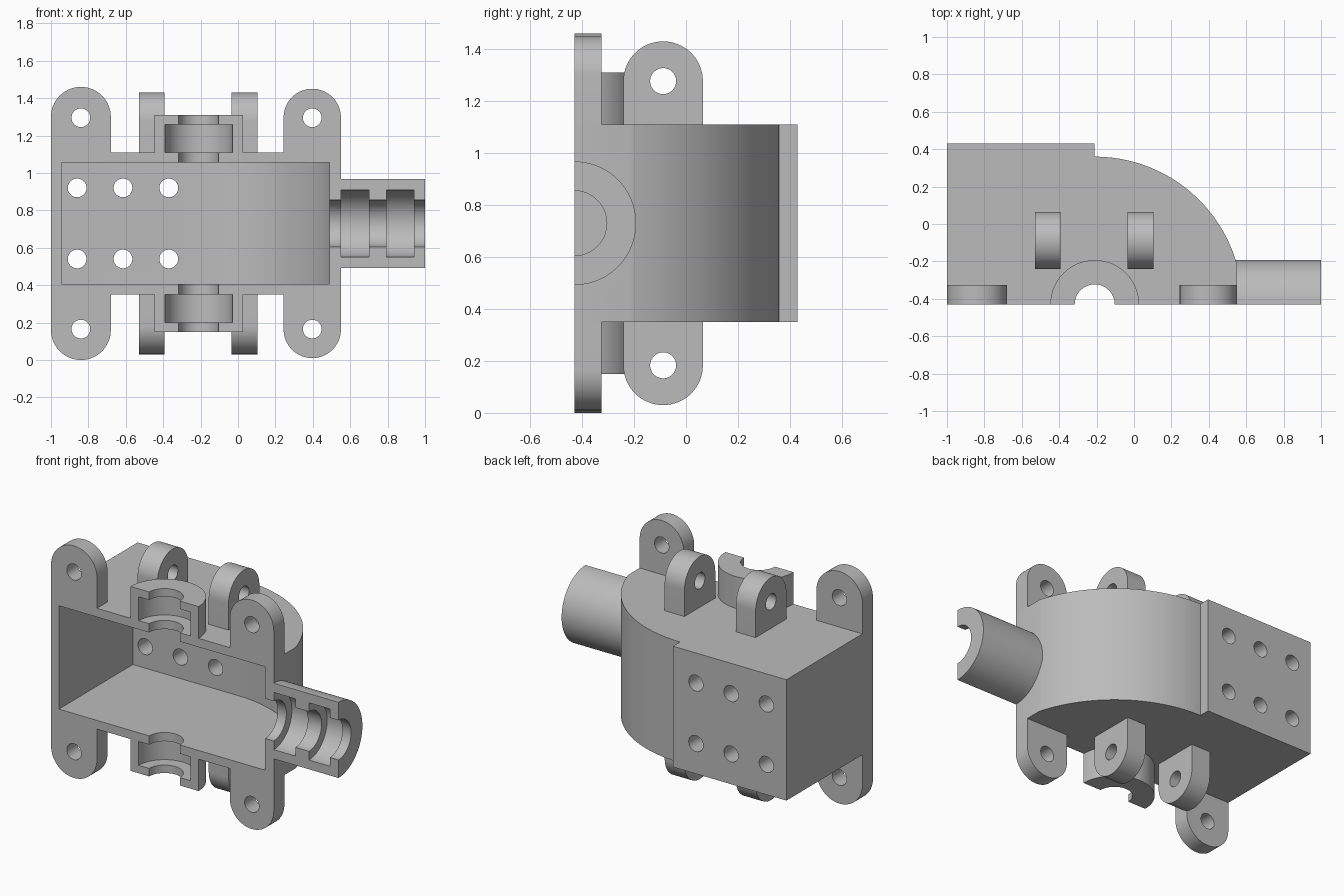
import bpy, bmesh
from math import sin, cos, pi, asin, sqrt

default = bpy.data.objects.get("Cube")
if default:
    bpy.data.objects.remove(default, do_unlink=True)

FRONT = -0.43      # split plane of the casting
MID = 0.73         # height of the horizontal shaft axis
SHAFT_X = -0.21    # position of the vertical shaft axis
HALF = 0.38        # half height of the body

grey = bpy.data.materials.new("cast_grey")
grey.use_nodes = True
GREY = (0.5, 0.5, 0.5, 1)
grey.diffuse_color = GREY
grey.node_tree.nodes["Principled BSDF"].inputs["Base Color"].default_value = GREY


def arc(cx, cy, r, start, end, n=32):
    return [(cx + r * cos(start + (end - start) * i / n),
             cy + r * sin(start + (end - start) * i / n)) for i in range(n + 1)]


def prism(name, outline, axis, low, high):
    """Extrude a closed outline along an axis."""
    place = {"x": lambda u, v, t: (t, u, v),
             "y": lambda u, v, t: (u, t, v),
             "z": lambda u, v, t: (u, v, t)}[axis]
    bm = bmesh.new()
    face = bm.faces.new([bm.verts.new(place(u, v, low)) for u, v in outline])
    extruded = bmesh.ops.extrude_face_region(bm, geom=[face])["geom"]
    shift = place(0, 0, high - low)
    bmesh.ops.translate(bm, vec=shift, verts=[g for g in extruded if isinstance(g, bmesh.types.BMVert)])
    bmesh.ops.recalc_face_normals(bm, faces=bm.faces)
    mesh = bpy.data.meshes.new(name)
    bm.to_mesh(mesh)
    bm.free()
    mesh.materials.append(grey)
    ob = bpy.data.objects.new(name, mesh)
    bpy.context.collection.objects.link(ob)
    return ob


def rod(u, v, r, axis, low, high):
    """Round cutter."""
    return prism("cutter", arc(u, v, r, 0, 2 * pi, 64)[:-1], axis, low, high)


def finish(ob, cutters):
    """Subtract the cutters, then shade the curved faces smooth."""
    for c in cutters:
        c.hide_render = True
        mod = ob.modifiers.new("cut", "BOOLEAN")
        mod.operation, mod.solver, mod.object = "DIFFERENCE", "EXACT", c
    graph = bpy.context.evaluated_depsgraph_get()
    mesh = bpy.data.meshes.new_from_object(ob.evaluated_get(graph))
    ob.modifiers.clear()
    ob.data = mesh
    for c in cutters:
        bpy.data.objects.remove(c, do_unlink=True)
    bpy.ops.object.select_all(action="DESELECT")
    ob.select_set(True)
    bpy.context.view_layer.objects.active = ob
    bpy.ops.object.shade_smooth_by_angle(angle=0.5)


def shell(r, right, left, back, front):
    """Plan outline: square end on the left, rounded end on the right."""
    start = asin(sqrt(r * r - (right - SHAFT_X) ** 2) / r)
    return ([(left, front), (right, front)]
            + arc(SHAFT_X, FRONT, r, start, pi / 2, 48)
            + ([(SHAFT_X, back)] if back > FRONT + r else []) + [(left, back)])


# Hollow body with shaft bores and bolt holes in the back pad
body = prism("body", shell(0.79, 0.55, -1, 0.43, FRONT), "z", MID - HALF, MID + HALF)
cavity = prism("cutter", shell(0.735, 0.49, -0.945, FRONT + 0.735, FRONT - 0.1), "z", MID - 0.325, MID + 0.325)
cuts = [cavity,
        rod(SHAFT_X, FRONT, 0.107, "z", 0.2, 1.25),
        rod(FRONT, MID, 0.125, "x", 0.4, 0.7)]
cuts += [rod(x, MID + s * 0.19, 0.05, "y", 0.2, 0.5)
         for x in (-0.86, -0.615, -0.37) for s in (-1, 1)]
finish(body, cuts)

# Horizontal shaft sleeve with two bearing pockets
sleeve = prism("shaft_sleeve", arc(FRONT, MID, 0.238, -pi / 2, pi / 2, 48), "x", 0.53, 1)
finish(sleeve, [rod(FRONT, MID, 0.125, "x", 0.4, 1.1),
                rod(FRONT, MID, 0.18, "x", 0.55, 0.7),
                rod(FRONT, MID, 0.18, "x", 0.795, 0.94)])

for side, word in ((1, "upper"), (-1, "lower")):
    def span(a, b):
        return sorted((MID + side * a, MID + side * b))

    def tab(c, r, centre):
        """Straight-sided tab outline with a round end."""
        return ([(c + r, MID + side * HALF)]
                + arc(c, MID + side * centre, r, 0, side * pi)
                + [(c - r, MID + side * HALF)])

    # Vertical shaft boss with a bearing pocket
    boss = prism(word + "_boss", arc(SHAFT_X, FRONT, 0.237, 0, pi, 48), "z", *span(HALF, 0.58))
    finish(boss, [rod(SHAFT_X, FRONT, 0.107, "z", *span(0.3, 0.7)),
                  rod(SHAFT_X, FRONT, 0.18, "z", *span(0.3, 0.53))])

    # Flange lugs on the split plane
    for name, x, r, centre in (("right", -0.84, 0.16, 0.57), ("left", 0.397, 0.153, 0.567)):
        lug = prism(f"{word}_{name}_lug", tab(x, r, centre), "y", FRONT, FRONT + 0.105)
        finish(lug, [rod(x, MID + side * 0.565, 0.05, "y", -0.6, -0.2)])

    # Hanging ears
    for name, x in (("right", -0.53), ("left", -0.035)):
        ear = prism(f"{word}_{name}_ear", tab(-0.088, 0.153, 0.547), "x", x, x + 0.138)
        finish(ear, [rod(-0.088, MID + side * 0.547, 0.05, "x", x - 0.1, x + 0.3)])
